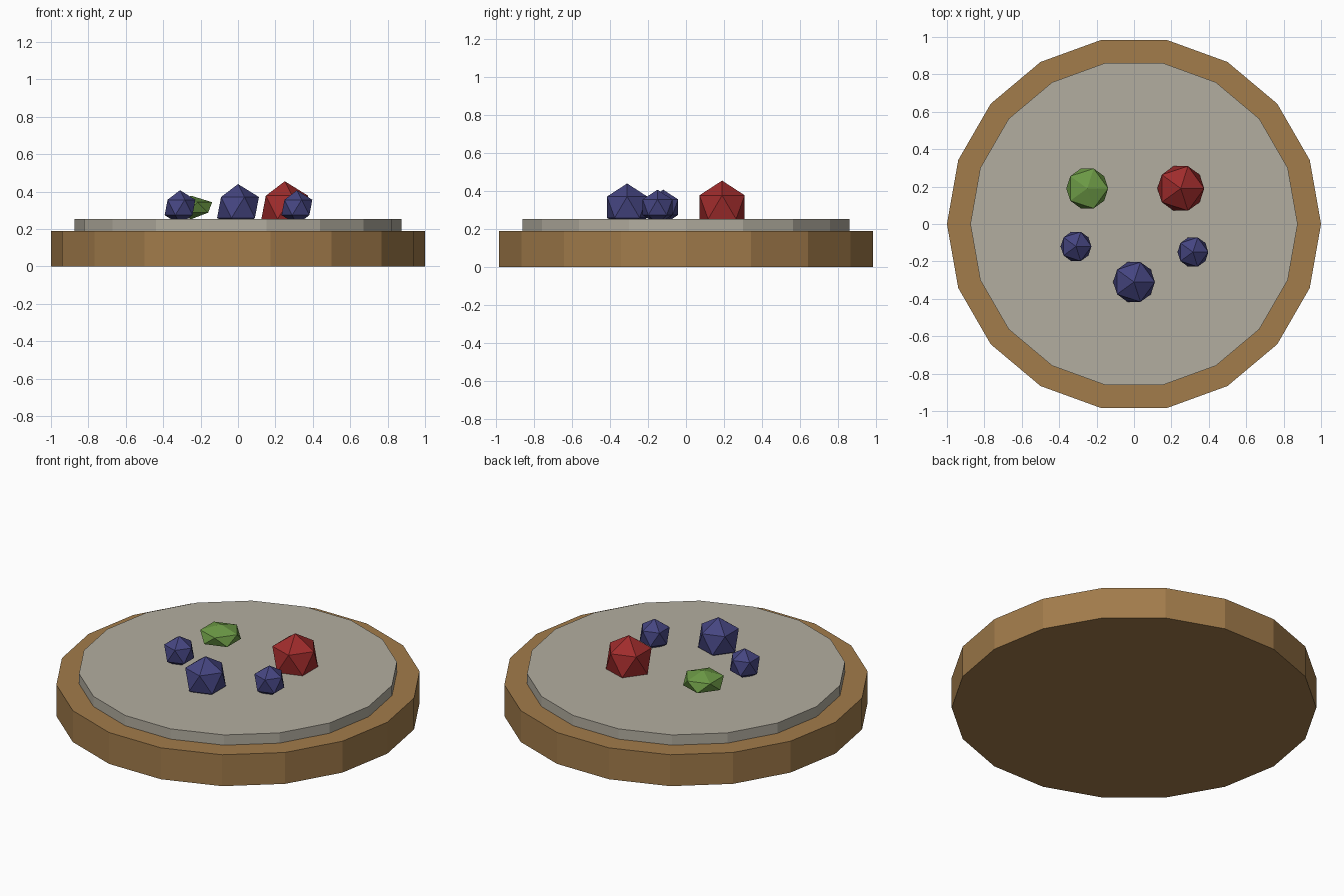
import bpy, math

if "Cube" in bpy.data.objects:
    bpy.data.objects.remove(bpy.data.objects["Cube"])


def material(name, rgb):
    m = bpy.data.materials.new(name)
    m.diffuse_color = (*rgb, 1)
    m.use_nodes = True
    m.node_tree.nodes["Principled BSDF"].inputs["Base Color"].default_value = m.diffuse_color
    return m


def disc(name, radius, z0, z1, mat):
    bpy.ops.mesh.primitive_cylinder_add(vertices=18, radius=radius, depth=z1 - z0,
                                        location=(0, 0, (z0 + z1) / 2),
                                        rotation=(0, 0, math.pi / 2))
    bpy.context.object.name = name
    bpy.context.object.data.materials.append(mat)


def lump(name, x, y, z, radius, mat, scale=(1, 1, 1), rot=(0, 0, 0)):
    bpy.ops.mesh.primitive_ico_sphere_add(subdivisions=1, radius=radius,
                                          location=(x, y, z), rotation=rot)
    ob = bpy.context.object
    ob.name = name
    ob.scale = scale
    ob.data.materials.append(mat)


wood = material("wood", (0.36, 0.20, 0.07))
cream = material("cream", (0.45, 0.42, 0.35))
blue = material("berry_blue", (0.06, 0.06, 0.22))
red = material("berry_red", (0.35, 0.025, 0.025))
green = material("leaf_green", (0.15, 0.32, 0.06))

# Wooden base and pale top layer
disc("base", 1.0, 0.0, 0.19, wood)
disc("top_layer", 0.875, 0.17, 0.252, cream)

# Berries sunk slightly into the top layer
lump("red_berry", 0.25, 0.19, 0.315, 0.14, red)
lump("front_blue_berry", 0.0, -0.31, 0.315, 0.125, blue)
lump("left_blue_berry", -0.31, -0.12, 0.315, 0.092, blue)
lump("right_blue_berry", 0.315, -0.15, 0.315, 0.092, blue)

# Flattened green lump
lump("green_leaf", -0.25, 0.19, 0.315, 0.125, green, scale=(1, 1, 0.5))
